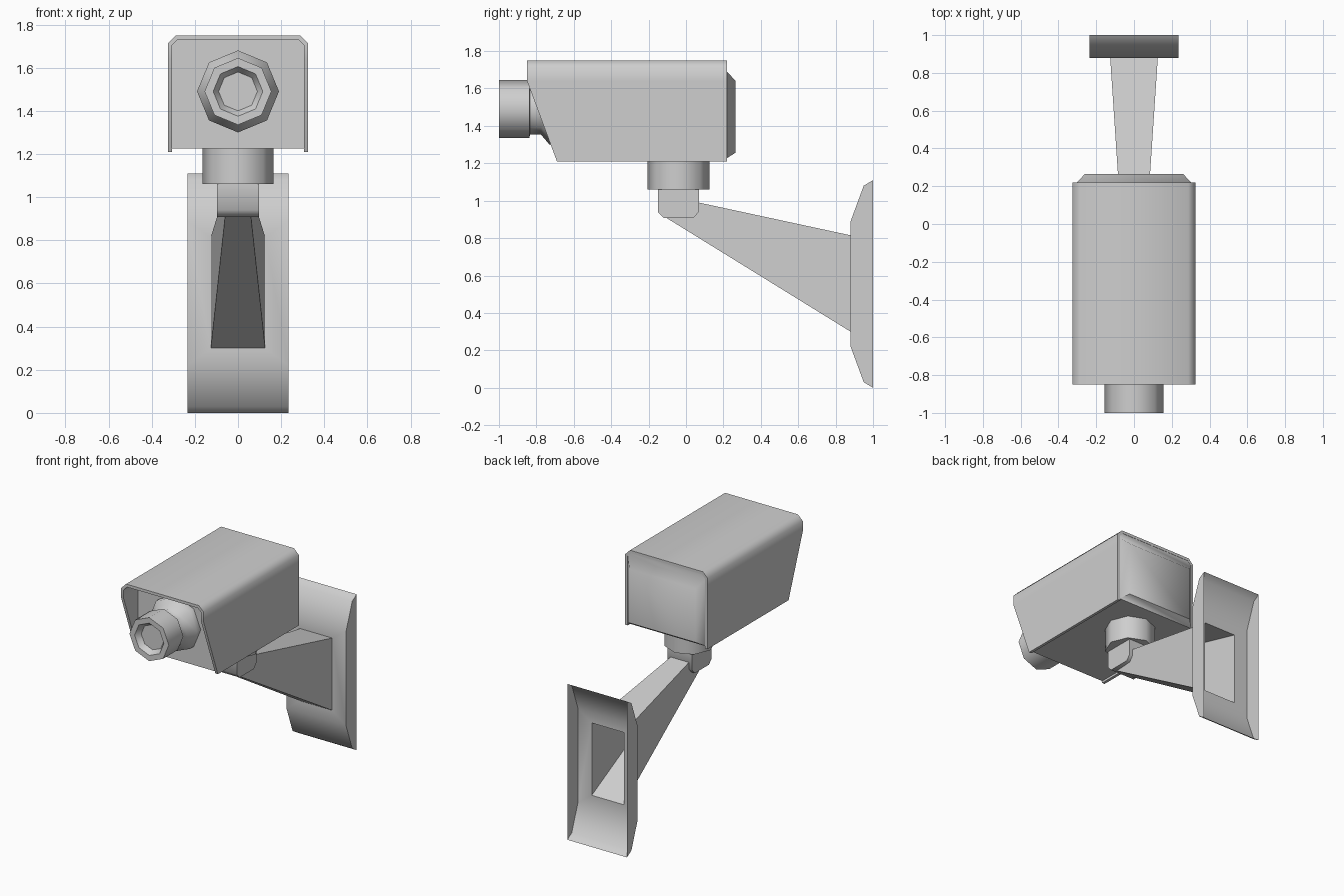
import bpy, bmesh
from math import pi, sin, cos, radians

cube = bpy.data.objects.get("Cube")
if cube:
    bpy.data.objects.remove(cube, do_unlink=True)

GREY = (0.62, 0.62, 0.62, 1.0)
mat = bpy.data.materials.new("light_grey")
mat.use_nodes = True
mat.diffuse_color = GREY
mat.node_tree.nodes["Principled BSDF"].inputs["Base Color"].default_value = GREY


def loft(name, rings, cap_start=True, cap_end=True):
    """Skin a list of equal-length closed rings and shade by angle."""
    bm = bmesh.new()
    loops = [[bm.verts.new(p) for p in ring] for ring in rings]
    for a, b in zip(loops, loops[1:]):
        n = len(a)
        for i in range(n):
            j = (i + 1) % n
            bm.faces.new((a[i], a[j], b[j], b[i]))
    if cap_start:
        bm.faces.new(loops[0])
    if cap_end:
        bm.faces.new(loops[-1])
    bmesh.ops.recalc_face_normals(bm, faces=bm.faces)
    mesh = bpy.data.meshes.new(name)
    bm.to_mesh(mesh)
    bm.free()
    mesh.materials.append(mat)
    obj = bpy.data.objects.new(name, mesh)
    bpy.context.collection.objects.link(obj)
    bpy.ops.object.select_all(action='DESELECT')
    obj.select_set(True)
    bpy.context.view_layer.objects.active = obj
    bpy.ops.object.shade_smooth_by_angle(angle=radians(50))
    return obj


def rect(y, half, low, high):
    """Upright rectangle at depth y."""
    return [(-half, y, low), (half, y, low), (half, y, high), (-half, y, high)]


def octagon(r):
    return [(r * cos(i * pi / 4), r * sin(i * pi / 4)) for i in range(8)]


# Wall plate: open-backed shell with a hole where the hollow arm joins
arm_root = rect(0.88, 0.126, 0.30, 0.815)
loft("wall_plate", [
    rect(1.0, 0.235, 0.0, 1.11),
    rect(0.95, 0.235, 0.03, 1.08),
    rect(0.88, 0.235, 0.22, 0.89),
    arm_root,
], cap_start=False, cap_end=False)

# Tapering support arm
loft("support_arm", [arm_root, rect(-0.14, 0.058, 0.93, 1.035)], cap_start=False)

# Swivel hub: chamfered profile across the arm tip
hub = [(-0.15, 1.06), (-0.15, 0.94), (-0.12, 0.908),
       (0.04, 0.908), (0.07, 0.942), (0.07, 1.06)]
loft("swivel_hub", [[(x, y, z) for y, z in hub] for x in (-0.097, 0.097)])

# Collar under the housing
loft("swivel_collar", [[(x, y - 0.04, z) for x, y in octagon(0.165)]
                       for z in (1.06, 1.23)])

# Inner housing with a bevelled rear panel
loft("housing", [
    rect(-0.69, 0.305, 1.225, 1.73),
    rect(0.218, 0.305, 1.225, 1.73),
    rect(0.22, 0.302, 1.228, 1.69),
    rect(0.265, 0.26, 1.257, 1.64),
])


# Hood: thin shell with a sloping front edge
def front_edge(z):
    return -0.85 + 0.16 * max(0.0, 1.64 - z) / 0.43


outer = [(0.325, 1.21), (0.325, 1.64), (0.325, 1.712), (0.287, 1.75)]
inner = [(0.305, 1.21), (0.305, 1.64), (0.305, 1.704), (0.279, 1.73)]


def across(half):
    return [(-x, z) for x, z in half] + [(x, z) for x, z in reversed(half)]


loft("hood", [[(xo, front_edge(zo), zo), (xo, 0.22, zo),
               (xi, 0.22, zi), (xi, front_edge(zi), zi)]
              for (xo, zo), (xi, zi) in zip(across(outer), across(inner))])

# Lens: flared base, neck, barrel and recessed glass
lens = [(-0.68, 0.19), (-0.73, 0.19), (-0.775, 0.137), (-0.835, 0.137),
        (-0.836, 0.155), (-1.0, 0.155), (-0.999, 0.115), (-0.96, 0.09)]
loft("lens", [[(x, y, z + 1.49) for x, z in octagon(r)] for y, r in lens])
